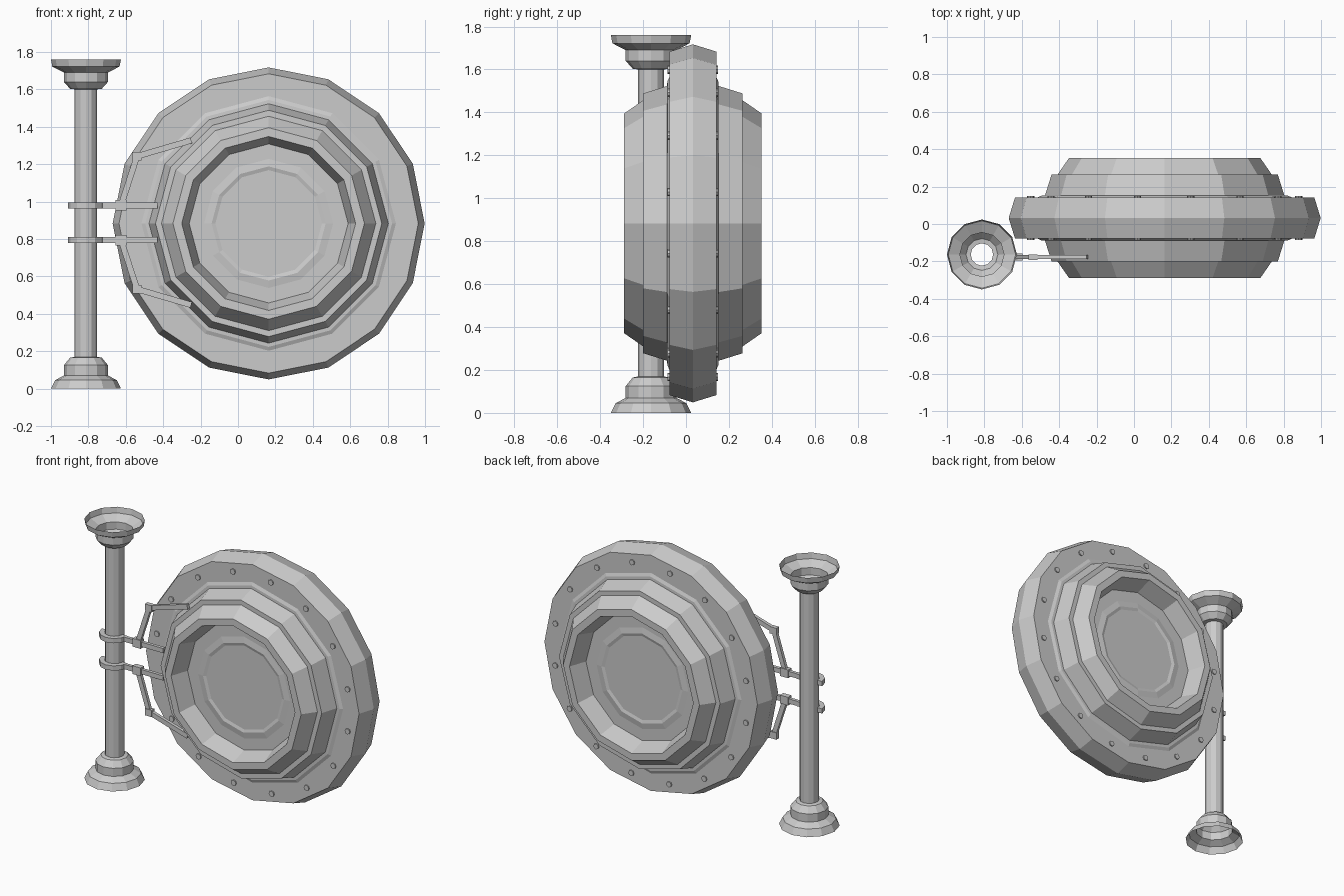
import bpy, bmesh, math
from mathutils import Vector, Matrix

if "Cube" in bpy.data.objects:
    bpy.data.objects.remove(bpy.data.objects["Cube"])

CX, CY, CZ = 0.164, 0.032, 0.883     # disc centre
PX, PY = -0.813, -0.163              # pole centre


def make(name, bm):
    bmesh.ops.recalc_face_normals(bm, faces=bm.faces)
    me = bpy.data.meshes.new(name)
    bm.to_mesh(me)
    bm.free()
    ob = bpy.data.objects.new(name, me)
    bpy.context.collection.objects.link(ob)
    return ob


def lathe(name, profile, sides, place):
    """Spin (radius, height) points; place(r, angle, h) gives the position."""
    bm = bmesh.new()
    rings = [[bm.verts.new(place(r, 2 * math.pi * i / sides, h)) for i in range(sides)]
             for r, h in profile]
    for a, b in zip(rings, rings[1:]):
        for i in range(sides):
            j = (i + 1) % sides
            bm.faces.new((a[i], a[j], b[j], b[i]))
    return make(name, bm)


def on_disc(r, a, h):
    return (CX + r * math.sin(a), CY + h, CZ + r * math.cos(a))


def on_pole(r, a, h):
    return (PX + r * math.sin(a), PY + r * math.cos(a), h)


# front and back drum shells, each a stepped bowl with a recessed face and a low flange
shell = [(0.285, 0.20), (0.305, 0.206), (0.345, 0.20), (0.425, 0.20),
         (0.465, 0.32), (0.512, 0.32), (0.573, 0.232), (0.605, 0.232),
         (0.64, 0.12), (0.66, 0.119), (0.685, 0.108)]
for name, s in (("front_drum", -1), ("back_drum", 1)):
    lathe(name, [(r, s * h) for r, h in shell], 12, on_disc)
    # flat plate in the recess
    bm = bmesh.new()
    bm.faces.new([bm.verts.new(on_disc(0.285, math.pi / 6 * i, s * 0.20)) for i in range(12)])
    make(name + "_plate", bm)

# outer ring with a ridge around its edge, running in under the drums
lathe("outer_ring", [(0.65, -0.11), (0.80, -0.11), (0.834, 0), (0.80, 0.11), (0.65, 0.11)],
      16, on_disc)

# bolts on both faces of the ring
bm = bmesh.new()
for k in range(16):
    for s in (-1, 1):
        p = Vector(on_disc(0.73, math.radians(11 + 22.5 * k), s * 0.108))
        m = Matrix.Translation(p) @ Matrix.Rotation(math.pi / 2, 4, 'X')
        bmesh.ops.create_cone(bm, cap_ends=True, segments=8, radius1=0.019,
                              radius2=0.019, depth=0.02, matrix=m)
make("ring_bolts", bm)

# hollow pole with flared ends
lathe("pole", [(0.187, 0), (0.165, 0.045), (0.118, 0.07), (0.118, 0.125), (0.085, 0.165),
               (0.06, 0.17), (0.06, 1.60), (0.085, 1.603), (0.118, 1.64), (0.118, 1.69),
               (0.18, 1.722), (0.187, 1.76)], 12, on_pole)


# brackets: bars and joint blocks, lower set mirrored from the upper one
def box(bm, centre, size, angle=0):
    m = (Matrix.Translation(centre) @ Matrix.Rotation(-angle, 4, 'Y')
         @ Matrix.Diagonal((*size, 1)))
    bmesh.ops.create_cube(bm, size=1, matrix=m)


AY, MZ = -0.177, 0.887
for name, s in (("upper", 1), ("lower", -1)):
    def pt(x, dz):
        return Vector((x, AY, MZ + s * dz))
    bm = bmesh.new()
    path = [pt(-0.625, 0.093), pt(-0.54, 0.355), pt(-0.25, 0.44)]
    for a, b in [(pt(-0.74, 0.093), pt(-0.43, 0.093))] + list(zip(path, path[1:])):
        d = b - a
        box(bm, (a + b) / 2, (d.length, 0.022, 0.032), math.atan2(d.z, d.x))
    box(bm, path[0], (0.06, 0.036, 0.056))
    box(bm, path[1], (0.05, 0.03, 0.046))
    make(name + "_bracket", bm)
    # half clamp around the front of the pole
    bm = bmesh.new()
    z = MZ + s * 0.093
    rows = []
    for i in range(7):
        a = math.radians(90 + 30 * i)
        rows.append([bm.verts.new(on_pole(r, a, z + h)) for r, h in
                     ((0.062, -0.016), (0.095, -0.016), (0.095, 0.016), (0.062, 0.016))])
    for a, b in zip(rows, rows[1:]):
        for i in range(4):
            j = (i + 1) % 4
            bm.faces.new((a[i], a[j], b[j], b[i]))
    bm.faces.new(rows[0])
    bm.faces.new(rows[-1])
    make(name + "_clamp", bm)
